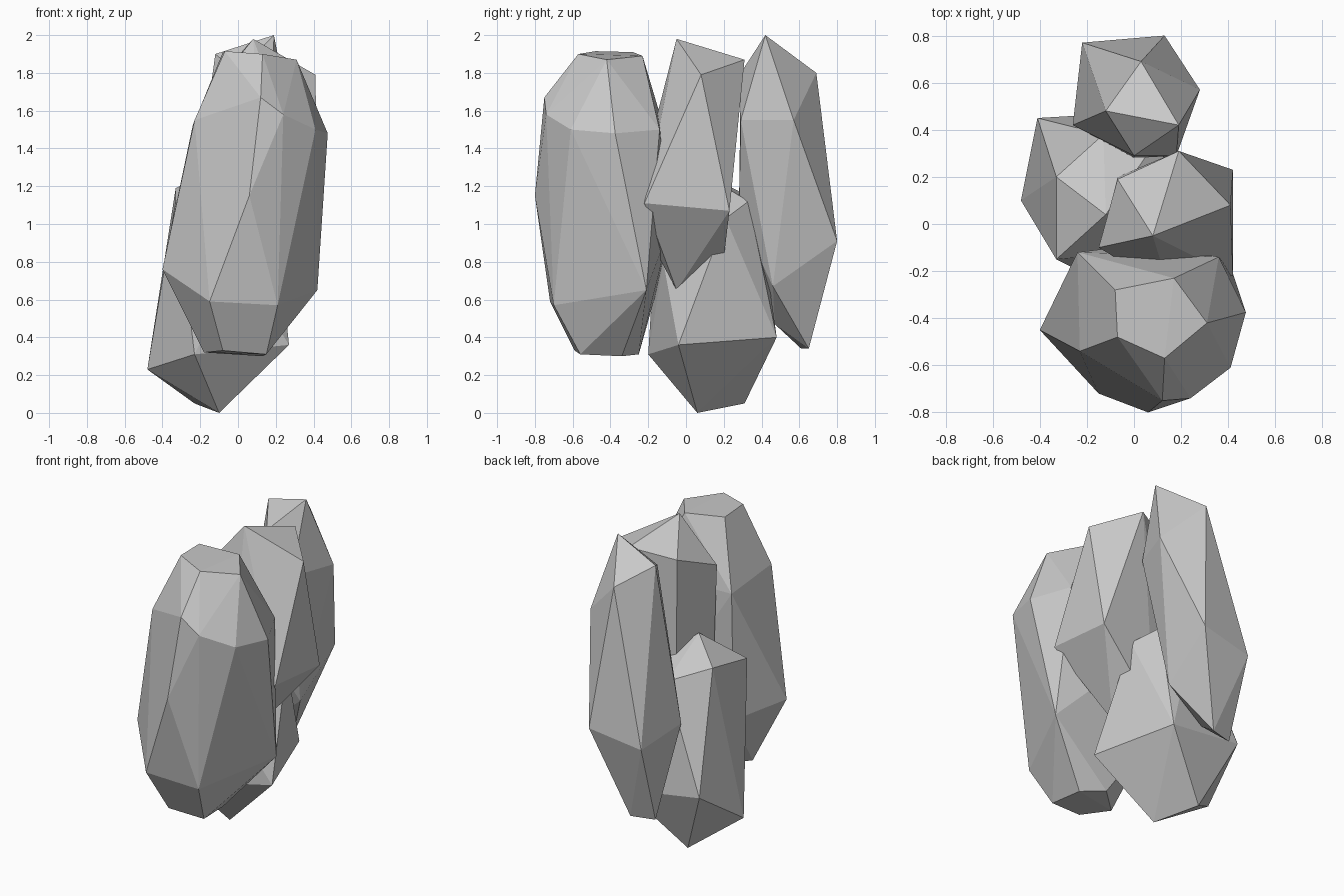
import bpy
import bmesh
import math
from mathutils import Vector

# Remove the default object only
default_cube = bpy.data.objects.get("Cube")
if default_cube:
    bpy.data.objects.remove(default_cube, do_unlink=True)


def make_material(name, colour):
    """Plain single-colour material."""
    material = bpy.data.materials.new(name)
    material.use_nodes = True
    material.diffuse_color = colour
    for node in material.node_tree.nodes:
        if node.type == "BSDF_PRINCIPLED":
            node.inputs["Base Color"].default_value = colour
            node.inputs["Roughness"].default_value = 0.9
    return material


stone_grey = make_material("stone grey", (0.58, 0.58, 0.58, 1))


def make_rock(name, foot, waist, crown):
    """Chiselled boulder: the convex skin around three rings of corners,
    given in hundredths of a unit, with nearly flat facets merged."""
    mesh = bpy.data.meshes.new(name)
    bm = bmesh.new()
    for corner in foot + waist + crown:
        bm.verts.new(Vector(corner) / 100)
    skin = bmesh.ops.convex_hull(bm, input=list(bm.verts))
    spare = {item for key in ("geom_interior", "geom_unused") for item in skin[key]
             if isinstance(item, bmesh.types.BMVert)}
    bmesh.ops.delete(bm, geom=list(spare), context="VERTS")
    bmesh.ops.dissolve_limit(bm, angle_limit=math.radians(4),
                             verts=list(bm.verts), edges=list(bm.edges))
    bmesh.ops.recalc_face_normals(bm, faces=list(bm.faces))
    for face in bm.faces:
        face.smooth = False
    bm.to_mesh(mesh)
    bm.free()
    mesh.materials.append(stone_grey)
    rock = bpy.data.objects.new(name, mesh)
    bpy.context.collection.objects.link(rock)
    return rock


# Broad rounded boulder at the front
make_rock(
    "front_rock",
    foot=[(-18, -42, 32), (-8, -59, 33), (15, -56, 31), (13, -34, 30), (0, -25, 31)],
    waist=[(-15, -72, 59), (21, -70, 57), (42, -21, 65), (-40, -45, 76),
           (-24, -14, 70), (6, -80, 115), (8, -8, 100)],
    crown=[(-23, -54, 155), (12, -75, 167), (24, -74, 158), (41, -61, 150),
           (47.5, -37.5, 148), (36, -14, 150), (-24, -12, 152), (31, -42, 187),
           (13, -57, 190), (-7, -48, 191.5), (-8, -28, 191), (17, -23, 189)],
)

# Upper boulder wedged in the middle
make_rock(
    "middle_rock",
    foot=[(12, -5, 65), (0, 18, 65)],
    waist=[(42, -22, 111), (42, 23, 107), (-14, -8, 105), (-7, 20, 105), (15, -28, 108)],
    crown=[(-15, -10, 169), (-7, 19, 181), (8, -5, 198), (41, 8, 179), (19, 31, 187)],
)

# Tall pointed boulder at the back
make_rock(
    "back_rock",
    foot=[(-6, 65, 34), (-21, 61, 34), (-12, 47, 47)],
    waist=[(12, 46, 67), (13, 80, 91), (-22, 77, 85), (-26, 42, 90), (0, 28, 105)],
    crown=[(28, 57, 155), (18, 29, 155), (0, 29, 180), (-12, 48, 190),
           (3, 69, 180), (19, 42, 200)],
)

# Low boulder that props the others up
make_rock(
    "low_rock",
    foot=[(-10, 6, 0), (-23, 31, 5)],
    waist=[(-48, 10, 23), (-23, -20, 31), (27, -4, 36), (10, 48, 40), (-41, 45, 47)],
    crown=[(-33, -15, 112), (-33, 20, 119), (-12, 4, 130), (-13, 38, 112),
           (8, 33, 112), (20, 21, 103), (0, -12, 80)],
)
